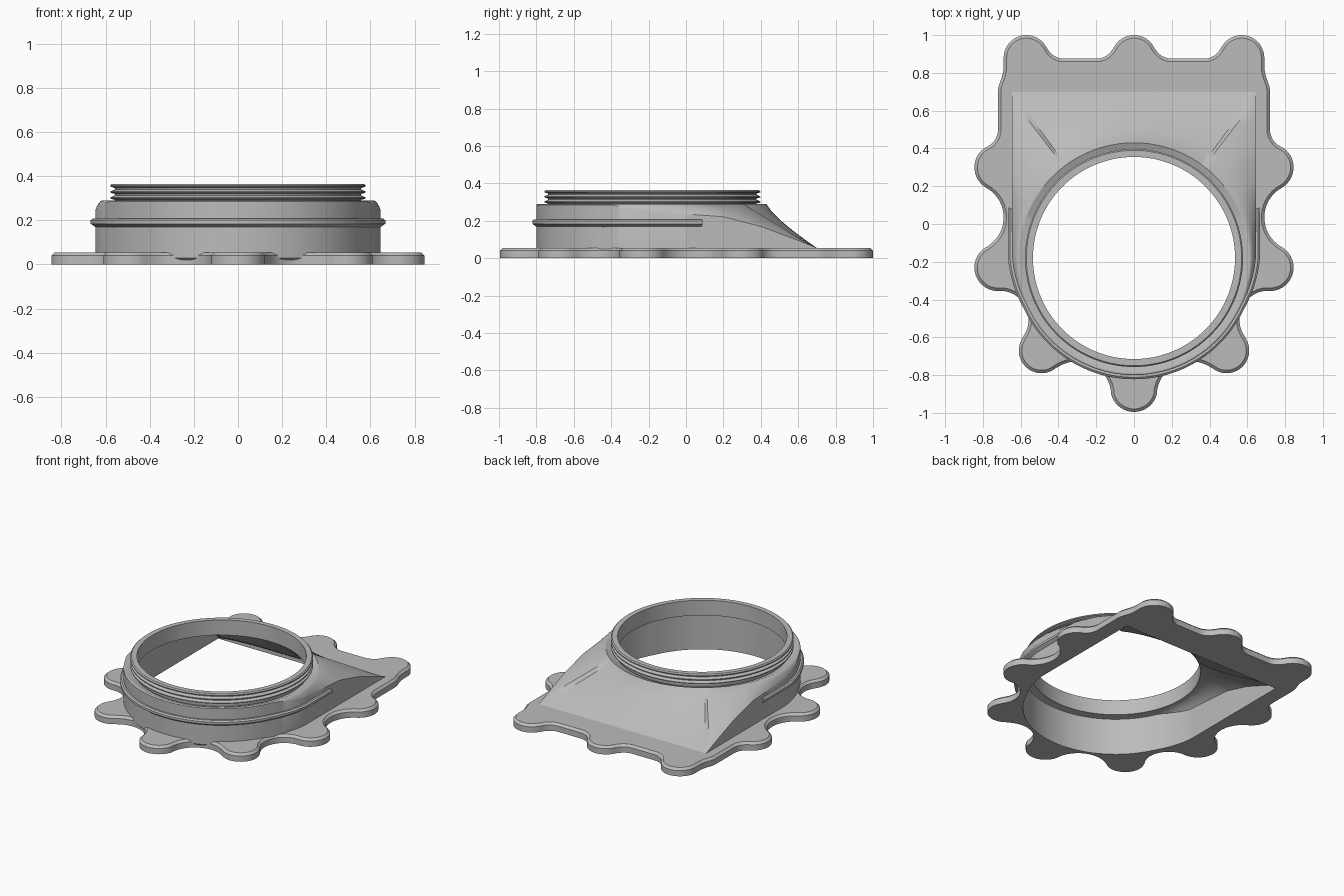
import bpy, bmesh, math
from math import sin, cos, radians, atan2, hypot

cube = bpy.data.objects.get("Cube")
if cube:
    bpy.data.objects.remove(cube, do_unlink=True)

grey = bpy.data.materials.new("plain grey")
grey.use_nodes = True
colour = (0.5, 0.5, 0.5, 1)
grey.diffuse_color = colour
grey.node_tree.nodes["Principled BSDF"].inputs["Base Color"].default_value = colour

CY = -0.18                      # collar centre on y
WALL = (0.645, 0.88, 0.62)      # half width, back distance, front radius
CAVITY = (0.615, 0.839, 0.585)


def finish(name, bm, angle=30):
    bmesh.ops.recalc_face_normals(bm, faces=bm.faces)
    mesh = bpy.data.meshes.new(name)
    bm.to_mesh(mesh)
    bm.free()
    mesh.materials.append(grey)
    obj = bpy.data.objects.new(name, mesh)
    bpy.context.collection.objects.link(obj)
    bpy.ops.object.select_all(action='DESELECT')
    obj.select_set(True)
    bpy.context.view_layer.objects.active = obj
    bpy.ops.object.shade_smooth_by_angle(angle=radians(angle))
    return obj


def bridge(bm, a, b, closed=True):
    n = len(a)
    for i in range(n if closed else n - 1):
        j = (i + 1) % n
        bm.faces.new((a[i], a[j], b[j], b[i]))


def loft(name, sections, closed=True, angle=30):
    """Join closed sections, each one a loop of points, along a path."""
    bm = bmesh.new()
    loops = [[bm.verts.new(p) for p in s] for s in sections]
    for i in range(len(loops) if closed else len(loops) - 1):
        bridge(bm, loops[i], loops[(i + 1) % len(loops)])
    if not closed:
        bm.faces.new(loops[0])
        bm.faces.new(loops[-1])
    return finish(name, bm, angle)


def polar(a, r, z):
    return (r * cos(a), CY + r * sin(a), z)


def reach(a, shape):
    """Plan radius: round at the front, straight sides and square back."""
    w, b, r = shape
    c, s = abs(cos(a)), sin(a)
    if s > 0:
        return min(w / max(c, 1e-6), b / s)
    return w + (r - w) * min(1, -s / 0.42)


SHOULDER = [(-0.4, 0.285), (-0.2, 0.25), (0.2, 0.222), (0.4, 0.17), (0.6, 0.095), (0.7, 0.055)]


def shoulder(y):
    if y <= SHOULDER[0][0]:
        return SHOULDER[0][1]
    for (y0, z0), (y1, z1) in zip(SHOULDER, SHOULDER[1:]):
        if y <= y1:
            return z0 + (z1 - z0) * (y - y0) / (y1 - y0)
    return SHOULDER[-1][1]


corner = atan2(WALL[1], WALL[0])
ANGLES = sorted([math.tau * i / 144 for i in range(144)] + [corner, math.pi - corner])


def skin(a, shape, r0, drop):
    """Points from the foot of the wall up and over to the collar."""
    r1 = reach(a, shape)
    edge = max(0.02, shoulder(CY + reach(a, WALL) * sin(a)) - drop)
    lean = atan2(sin(a), abs(cos(a)))
    power = 0.78 if lean >= corner - 1e-4 else 2.2 - 1.2 * max(0, lean / corner)
    pts = [polar(a, r1, 0.03 - drop)]
    for i in range(13):
        s = 1 - (i / 12) ** 1.3
        pts.append(polar(a, r0 + (r1 - r0) * s, 0.29 - drop - (0.29 - drop - edge) * s ** power))
    return pts


# Hollow hood, from a square back to a round collar
loft("hood", [skin(a, WALL, 0.61, 0) + skin(a, CAVITY, 0.536, 0.03)[::-1] for a in ANGLES])

# Threaded collar
profile = [(0.535, 0.26), (0.535, 0.365), (0.57, 0.365)]
for k in range(3):
    z = 0.358 - 0.027 * k
    profile += [(0.577, z), (0.577, z - 0.006), (0.557, z - 0.012), (0.557, z - 0.018)]
profile += [(0.557, 0.275), (0.55, 0.26)]
loft("threaded_collar", [[polar(math.tau * i / 128, r, z) for r, z in profile] for i in range(128)])

# Raised rib around the front
rib = [(-0.01, 0.208), (0.012, 0.208), (0.022, 0.2), (0.022, 0.184), (-0.002, 0.167), (-0.01, 0.167)]
steps = 112
loft("front_rib",
     [[polar(a, reach(a, WALL) + d, z) for d, z in rib]
      for a in (radians(158 + 224 * i / steps) for i in range(steps + 1))], closed=False)

# Scalloped flange: half outline as arcs (x, y, radius, start, end)
ARCS = [(0, 0.88, 0.12, 90, 25), (0.2, 0.975, 0.1, 205, 270),
        (0.37, 0.975, 0.1, 270, 335), (0.57, 0.88, 0.12, 155, 0),
        (0.9, 0.84, 0.21, 180, 204), (0.6, 0.70, 0.12, 25, 0),
        (0.82, 0.5, 0.1, 180, 243), (0.72, 0.3, 0.125, 63, -60.5),
        (0.87, 0.035, 0.18, 119.5, 240.5), (0.72, -0.23, 0.125, 60.5, -92),
        (0.711, -0.506, 0.153, 88, 216.6), (0.49, -0.67, 0.12, 36.6, -128.2),
        (0.302, -0.909, 0.182, 51.8, 172.6), (0, -0.87, 0.125, -7.4, -90)]
half = []
for x, y, r, a0, a1 in ARCS:
    n = max(3, int(abs(a1 - a0) / 8))
    for i in range(n + 1):
        a = radians(a0 + (a1 - a0) * i / n)
        p = (x + r * cos(a), y + r * sin(a))
        if not half or hypot(p[0] - half[-1][0], p[1] - half[-1][1]) > 0.006:
            half.append(p)
outline = half + [(-x, y) for x, y in half[-2:0:-1]]


def inset(pts, d):
    out = []
    for i, (x, y) in enumerate(pts):
        (px, py), (qx, qy) = pts[i - 1], pts[(i + 1) % len(pts)]
        tx, ty = qx - px, qy - py
        k = d / hypot(tx, ty)
        out.append((x + ty * k, y - tx * k))
    return out


bm = bmesh.new()


def ring(pts, z):
    return [bm.verts.new((p[0], p[1], z)) for p in pts]


def fill(outer, inner):
    edges = []
    for loop in (outer, inner):
        for i in range(len(loop)):
            pair = (loop[i - 1], loop[i])
            edges.append(bm.edges.get(pair) or bm.edges.new(pair))
    bmesh.ops.triangle_fill(bm, use_beauty=True, edges=edges, normal=(0, 0, 1))


hole = [polar(a, reach(a, CAVITY), 0) for a in ANGLES]
base, rim, top = ring(outline, 0), ring(outline, 0.04), ring(inset(outline, 0.016), 0.055)
hole_base, hole_top = ring(hole, 0), ring(hole, 0.055)
bridge(bm, base, rim)
bridge(bm, rim, top)
bridge(bm, hole_base, hole_top)
fill(base, hole_base)
fill(top, hole_top)
finish("scalloped_flange", bm)
